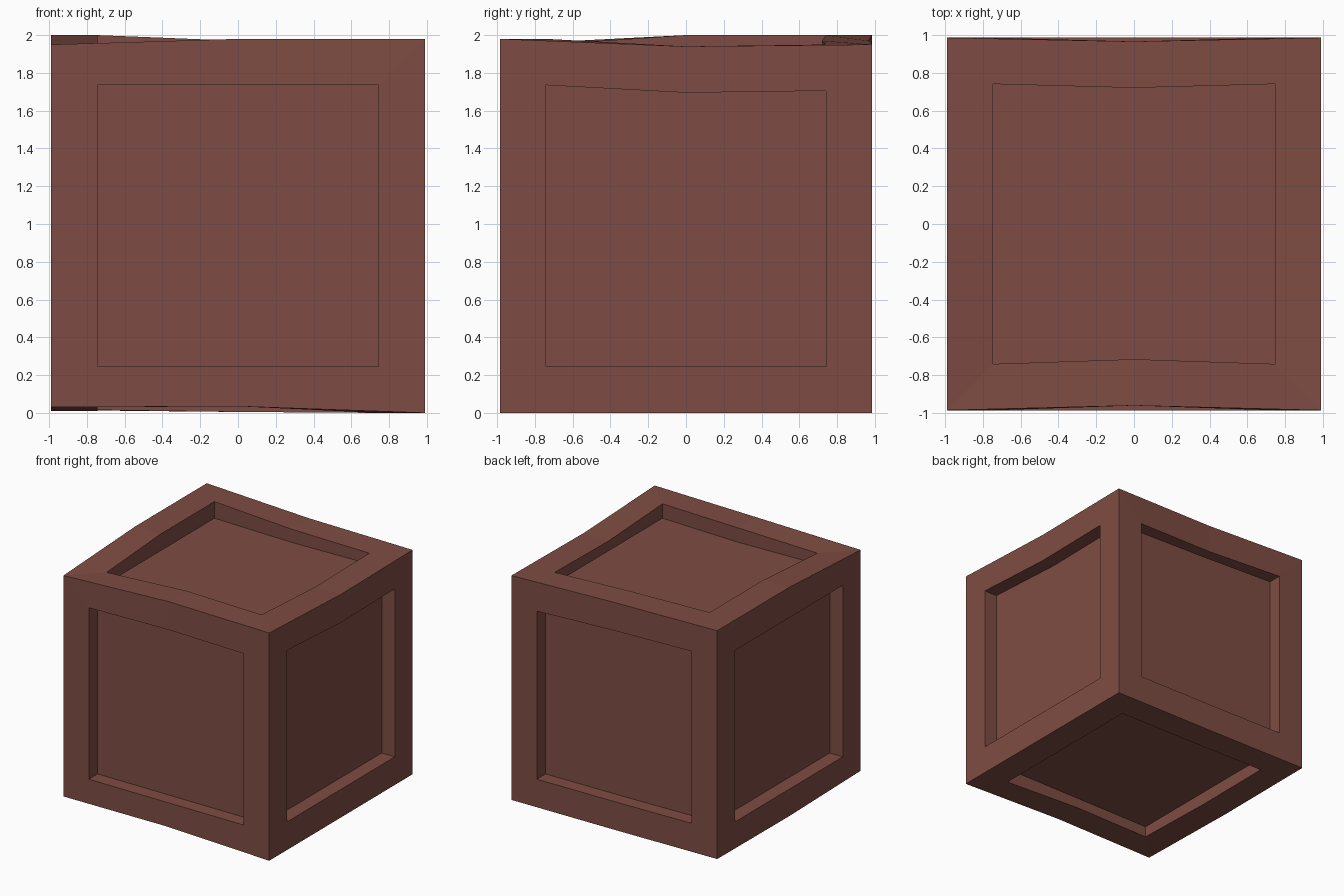
import bpy
import bmesh
from mathutils import Vector

if "Cube" in bpy.data.objects:
    bpy.data.objects.remove(bpy.data.objects["Cube"], do_unlink=True)

# One flat reddish brown paint
brown = bpy.data.materials.new("reddish_brown")
brown.use_nodes = True
colour = (0.21, 0.073, 0.056, 1)
brown.diffuse_color = colour
brown.node_tree.nodes["Principled BSDF"].inputs["Base Color"].default_value = colour

HALF = Vector((0.99, 0.985, 0.99))
CENTRE = Vector((0, 0, 0.99))
BORDER = 0.245
FLOOR = 0.865

# Worn corners and edge middles: (side signs) -> shift
WEAR = {
    (-1, -1, 1): (0, 0, -0.03), (0, -1, 1): (0, 0.025, 0),
    (-1, 0, 1): (0, 0, 0.02), (-1, 1, 1): (0, 0, 0.02),
    (0, 1, 1): (0, -0.02, -0.01), (1, 1, 1): (0, 0, -0.03),
    (1, 0, 1): (0, 0, -0.04),
    (-1, -1, -1): (0, 0, 0.03), (0, -1, -1): (0, 0, 0.035),
    (-1, 0, -1): (0, 0, 0.01), (-1, 1, -1): (0, 0, 0.015),
    (0, 1, -1): (0, 0, 0.005),
}
RING = [(-1, -1), (0, -1), (1, -1), (1, 0), (1, 1), (0, 1), (-1, 1), (-1, 0)]
STRAIGHT = {(1, -1), (0, -1)}   # front and right-hand panels keep square openings


def panel_rings(axis, side):
    """Outer edge, opening and recessed floor of one crate side."""
    a, b = (axis + 1) % 3, (axis + 2) % 3
    outer, opening, floor = [], [], []
    for u, v in RING:
        key = [0, 0, 0]
        key[axis], key[a], key[b] = side, u, v
        shift = Vector(WEAR.get(tuple(key), (0, 0, 0)))
        base = Vector([k * h for k, h in zip(key, HALF)])
        outer.append(CENTRE + base + shift)
        inner = base.copy()
        for i, k in ((a, u), (b, v)):
            inner[i] -= k * BORDER
            if (axis, side) not in STRAIGHT:
                inner[i] += shift[i]
        inner[axis] += shift[axis]
        opening.append(CENTRE + inner)
        deep = inner.copy()
        deep[axis] = side * FLOOR
        floor.append(CENTRE + deep)
    return outer, opening, floor


# Crate: six framed sides with recessed panels, joined along the edges
bm = bmesh.new()
for axis in range(3):
    for side in (-1, 1):
        rings = [[bm.verts.new(p) for p in ring] for ring in panel_rings(axis, side)]
        for near, far in zip(rings, rings[1:]):
            for i in range(len(RING)):
                j = (i + 1) % len(RING)
                bm.faces.new((near[i], near[j], far[j], far[i]))
        bm.faces.new(rings[-1])
bmesh.ops.remove_doubles(bm, verts=bm.verts[:], dist=0.0005)
bmesh.ops.recalc_face_normals(bm, faces=bm.faces[:])

mesh = bpy.data.meshes.new("crate")
bm.to_mesh(mesh)
bm.free()
mesh.materials.append(brown)
bpy.context.collection.objects.link(bpy.data.objects.new("crate", mesh))
